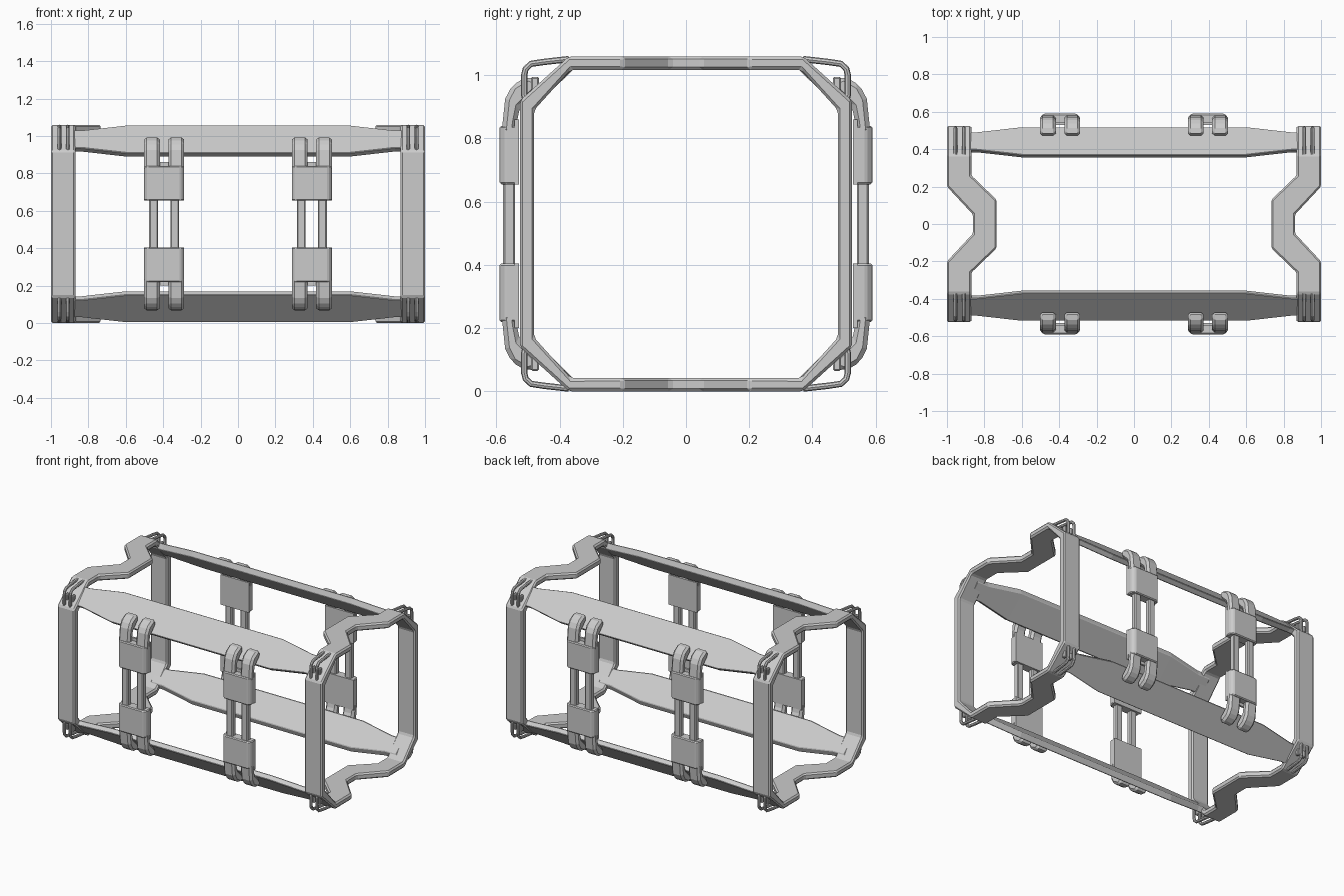
import bpy
import bmesh
from math import cos, sin, pi

if "Cube" in bpy.data.objects:
    bpy.data.objects.remove(bpy.data.objects["Cube"])

MID = 0.53  # height of the symmetry plane; parts are drawn relative to it

metal = bpy.data.materials.new("light_grey_metal")
metal.use_nodes = True
GREY = (0.6, 0.6, 0.6, 1)
metal.diffuse_color = GREY
metal.node_tree.nodes["Principled BSDF"].inputs["Base Color"].default_value = GREY


def loft(name, sections, cap_start=True, cap_end=True, bevel=0.0):
    """Skin matching sections, then mirror the part across x, y and the mid height."""
    bm = bmesh.new()
    rings = [[bm.verts.new(p) for p in s] for s in sections]
    n = len(rings[0])
    for a, b in zip(rings, rings[1:]):
        for i in range(n):
            j = (i + 1) % n
            bm.faces.new((a[i], a[j], b[j], b[i]))
    if cap_start:
        bm.faces.new(rings[0])
    if cap_end:
        bm.faces.new(rings[-1])
    bmesh.ops.recalc_face_normals(bm, faces=bm.faces)
    mesh = bpy.data.meshes.new(name)
    bm.to_mesh(mesh)
    bm.free()
    mesh.materials.append(metal)
    ob = bpy.data.objects.new(name, mesh)
    ob.location.z = MID
    bpy.context.collection.objects.link(ob)
    mirror = ob.modifiers.new("Mirror", "MIRROR")
    mirror.use_axis = (True, True, True)
    if bevel:
        mod = ob.modifiers.new("Bevel", "BEVEL")
        mod.width = bevel
        mod.segments = 1
        mod.limit_method = "ANGLE"
    return ob


def box(name, x, y, z, bevel=0.0, caps=True):
    ring = [(x[0], y[0]), (x[1], y[0]), (x[1], y[1]), (x[0], y[1])]
    return loft(name, [[(a, b, h) for a, b in ring] for h in z], caps, True, bevel)


# End frames: eight-sided hoops whose top and bottom bars kink inwards
def hoop_section(outer, inner, x_out, x_in, skew=0.0):
    (yo, zo), (yi, zi) = outer, inner
    return [(x_out, yo, zo), (x_in, yo + skew, zo), (x_in, yi + skew, zi), (x_out, yi, zi)]


TOP, UNDER = 0.53, 0.487
loft("end_frame", [
    hoop_section((0.525, 0), (0.48, 0), 1.0, 0.87),
    hoop_section((0.525, 0.39), (0.48, 0.36), 1.0, 0.87),
    hoop_section((0.37, TOP), (0.365, UNDER), 1.0, 0.87),
    hoop_section((0.2, TOP), (0.2, UNDER), 1.0, 0.87, 0.06),
    hoop_section((0.05, TOP), (0.05, UNDER), 0.86, 0.735, 0.08),
    hoop_section((0, TOP), (0, UNDER), 0.86, 0.735),
], False, False, bevel=0.009)


# Long rails: sloped planks that narrow towards the end frames
def rail_section(x, inset):
    return [(x, 0.52 - inset, 0.38 + inset), (x, 0.37 + inset, 0.528 - inset),
            (x, 0.355 + inset, 0.49 - inset), (x, 0.49 - inset, 0.358 + inset)]


loft("long_rail", [
    rail_section(0, 0), rail_section(0.6, 0),
    rail_section(0.84, 0.027), rail_section(0.93, 0.027),
], False, True, bevel=0.004)

# Latches: hooked legs, clamp blocks and a windowed strap
LATCH = 0.395
hook = [(0.54, 0.27), (0.583, 0.29), (0.572, 0.395), (0.55, 0.438), (0.5, 0.467),
        (0.47, 0.455), (0.475, 0.42), (0.525, 0.37), (0.535, 0.32)]
for side in (-1, 1):
    label = "inner" if side < 0 else "outer"
    near, far = LATCH + side * 0.023, LATCH + side * 0.107
    loft(label + "_latch_hook", [[(x, y, z) for y, z in hook] for x in (near, far)],
         bevel=0.014)
    xs = sorted((LATCH + side * 0.033, LATCH + side * 0.08))
    box(label + "_strap_rail", xs, (0.54, 0.578), (0, 0.14), 0.006, caps=False)

clamp = [(-0.107, 0.535), (0.107, 0.535), (0.107, 0.57), (0.088, 0.59),
         (-0.088, 0.59), (-0.107, 0.57)]
loft("clamp_block", [[(LATCH + x, y, z) for x, y in clamp] for z in (0.125, 0.31)],
     bevel=0.006)
box("strap_backing", (LATCH - 0.107, LATCH + 0.107), (0.528, 0.542), (0.125, 0.33))

# Wire loops on the corners
wire_path = [(0.505, 0.38), (0.512, 0.41), (0.512, 0.47), (0.507, 0.49),
             (0.49, 0.506), (0.45, 0.512), (0.37, 0.521)]
for label, x in (("outer", 0.955), ("inner", 0.91)):
    rings = []
    for i, (y, z) in enumerate(wire_path):
        a, b = wire_path[max(i - 1, 0)], wire_path[min(i + 1, len(wire_path) - 1)]
        dy, dz = b[0] - a[0], b[1] - a[1]
        length = (dy * dy + dz * dz) ** 0.5
        ny, nz = -dz / length, dy / length
        rings.append([(x + 0.01 * cos(t), y + 0.01 * sin(t) * ny, z + 0.01 * sin(t) * nz)
                      for t in (k * pi / 4 for k in range(8))])
    loft(label + "_wire_loop", rings)
    box(label + "_loop_stud", (x - 0.01, x + 0.01), (0.465, 0.49), (0.42, 0.465), 0.005)
